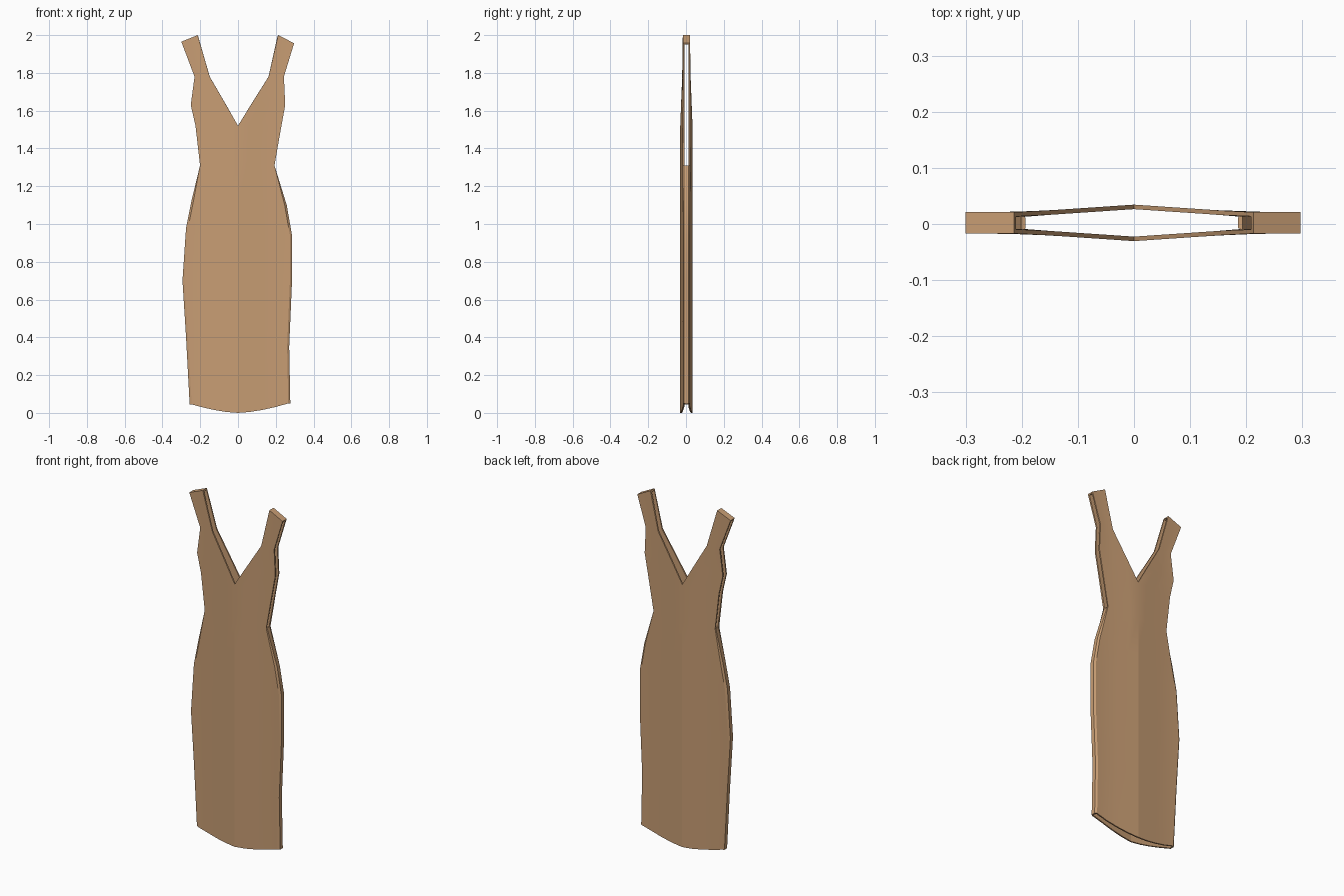
import bpy, bmesh, math

cube = bpy.data.objects.get("Cube")
if cube:
    bpy.data.objects.remove(cube, do_unlink=True)

# One fabric colour
fabric = bpy.data.materials.new("tan fabric")
fabric.use_nodes = True
TAN = (0.58, 0.34, 0.175, 1)
fabric.diffuse_color = TAN
fabric.node_tree.nodes["Principled BSDF"].inputs["Base Color"].default_value = TAN

# Side outlines from hem to shoulder: (height, neckline x, outer x)
OUTLINES = {
    1: [(0.05, 0, .277), (.35, 0, .271), (.7, 0, .286), (.94, 0, .286), (1.1, 0, .258),
        (1.31, 0, .193), (1.52, 0, .23), (1.63, .068, .25), (1.78, .162, .243), (1.957, .213, .297)],
    -1: [(0.045, 0, .256), (.4, 0, .275), (.7, 0, .294), (.98, 0, .275), (1.12, 0, .247),
         (1.31, 0, .201), (1.52, 0, .225), (1.63, .063, .25), (1.78, .15, .23), (1.965, .214, .3)],
}
WAIST = 5           # row where the side seams end and the armholes begin
COLS = 4            # columns across each half panel
SEAM_INSET = 0.011
SEAM_DEPTH = 0.012


def depth(x):
    """Half depth of the dress: deepest along the centre line."""
    return 0.0325 - 0.0135 * min(1, abs(x) / 0.2)


def row_points(side, index):
    """One loop from the front centre, round the side, to the back centre."""
    z, inner, outer = OUTLINES[side][index]
    edge = outer - (SEAM_INSET if index < WAIST else 0)
    front = []
    for c in range(COLS + 1):
        u = c / COLS
        x = inner + (edge - inner) * u
        height = z
        if index == 0:                              # curved hem
            height = z * u ** 1.6
        elif index == len(OUTLINES[side]) - 1:      # sloping shoulder
            height = 2 + (z - 2) * u
        front.append((side * x, -depth(x), height))
    front.append((side * outer, -SEAM_DEPTH, z))
    back = [(x, -y, h) for x, y, h in reversed(front)]
    return [(x, y + 0.002, h) for x, y, h in front + back]


bm = bmesh.new()


def quad(corners, side):
    bm.faces.new(corners if side > 0 else corners[::-1])


for side, outline in OUTLINES.items():
    rows = [[bm.verts.new(p) for p in row_points(side, i)] for i in range(len(outline))]
    last = len(rows[0]) - 1
    for i, (low, high) in enumerate(zip(rows, rows[1:])):
        for c in range(last):
            on_seam = COLS <= c < last - COLS
            if i < WAIST or not on_seam:
                quad([low[c], low[c + 1], high[c + 1], high[c]], side)
    # Shoulder cap joins the front strap to the back strap
    top = rows[-1]
    for c in range(COLS):
        quad([top[c], top[c + 1], top[last - c - 1], top[last - c]], side)

# Join the halves down the centre and drop unused seam points
bmesh.ops.delete(bm, geom=[v for v in bm.verts if not v.link_faces], context='VERTS')
bmesh.ops.remove_doubles(bm, verts=bm.verts[:], dist=0.0005)

mesh = bpy.data.meshes.new("dress")
bm.to_mesh(mesh)
bm.free()
mesh.materials.append(fabric)
dress = bpy.data.objects.new("dress", mesh)
bpy.context.collection.objects.link(dress)

# Cloth thickness, grown inwards
cloth = dress.modifiers.new("cloth thickness", 'SOLIDIFY')
cloth.thickness = 0.008
cloth.offset = -1
cloth.use_even_offset = True

bpy.ops.object.select_all(action='DESELECT')
dress.select_set(True)
bpy.context.view_layer.objects.active = dress
bpy.ops.object.modifier_apply(modifier=cloth.name)
bpy.ops.object.shade_smooth_by_angle(angle=math.radians(25))
